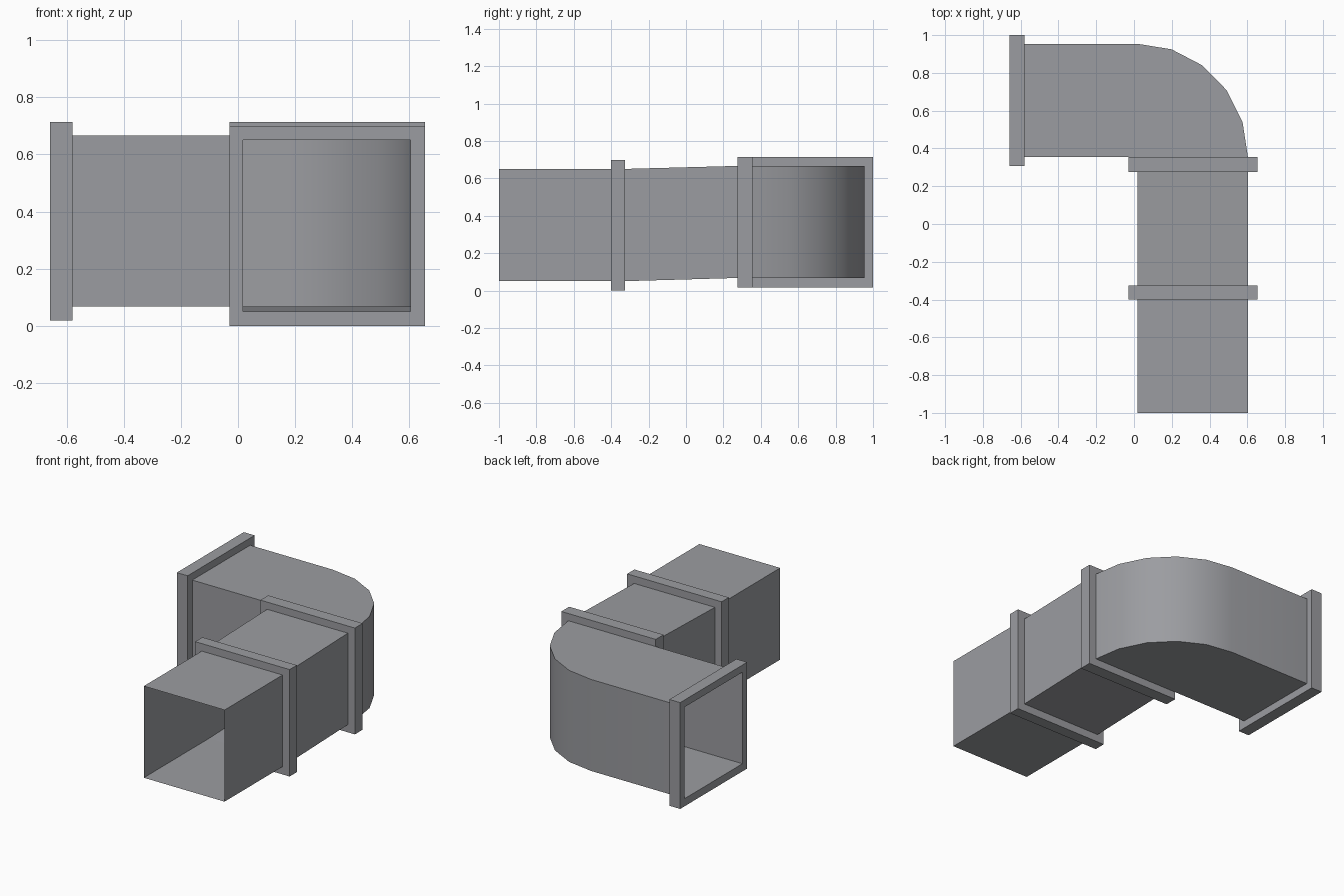
import bpy, bmesh, math

if "Cube" in bpy.data.objects:
    bpy.data.objects.remove(bpy.data.objects["Cube"])

metal = bpy.data.materials.new("galvanised grey")
metal.diffuse_color = (0.33, 0.335, 0.355, 1)
metal.use_nodes = True
metal.node_tree.nodes["Principled BSDF"].inputs["Base Color"].default_value = metal.diffuse_color


def finish(name, bm, smooth=False):
    bmesh.ops.recalc_face_normals(bm, faces=bm.faces)
    mesh = bpy.data.meshes.new(name)
    bm.to_mesh(mesh)
    bm.free()
    mesh.materials.append(metal)
    obj = bpy.data.objects.new(name, mesh)
    bpy.context.collection.objects.link(obj)
    if smooth:
        bpy.ops.object.select_all(action='DESELECT')
        obj.select_set(True)
        bpy.context.view_layer.objects.active = obj
        bpy.ops.object.shade_smooth_by_angle(angle=math.radians(35))
    return obj


def ring(bm, axis, at, rect):
    """Rectangle (a0, a1, z0, z1) in the plane axis = at."""
    a0, a1, z0, z1 = rect
    pts = [(a0, z0), (a1, z0), (a1, z1), (a0, z1)]
    return [bm.verts.new((a, at, z) if axis == 'y' else (at, a, z)) for a, z in pts]


def bridge(bm, r, s):
    for i in range(4):
        j = (i + 1) % 4
        bm.faces.new((r[i], r[j], s[j], s[i]))


def duct(name, y0, rect0, y1, rect1):
    """Open sheet-metal duct between two rectangles."""
    bm = bmesh.new()
    bridge(bm, ring(bm, 'y', y0, rect0), ring(bm, 'y', y1, rect1))
    finish(name, bm)


def flange(name, axis, lo, hi, outer, inner):
    """Rectangular frame with an open middle."""
    bm = bmesh.new()
    rings = [ring(bm, axis, at, rect)
             for at, rect in ((lo, outer), (hi, outer), (hi, inner), (lo, inner))]
    for k in range(4):
        bridge(bm, rings[k], rings[(k + 1) % 4])
    finish(name, bm)


X0, X1 = 0.018, 0.603            # duct width
LOW = (X0, X1, 0.051, 0.651)     # front opening
HIGH = (X0, X1, 0.068, 0.667)    # slightly raised rear opening
Y_IN, Y_OUT = 0.356, 0.954       # elbow inner and outer walls

# Straight runs
duct("front_duct", -1.0, LOW, -0.40, LOW)
duct("middle_duct", -0.325, LOW, 0.275, HIGH)

# Flanges
flange("front_flange", 'y', -0.40, -0.325, (-0.03, 0.654, 0.0, 0.70), LOW)
flange("middle_flange", 'y', 0.275, Y_IN, (-0.03, 0.654, 0.018, 0.714), HIGH)
flange("end_flange", 'x', -0.658, -0.58, (0.307, 1.0, 0.018, 0.714),
       (Y_IN, Y_OUT, 0.068, 0.667))

# Elbow: square inner corner, five-sided outer sweep, both ends open
path = [(-0.58, Y_IN), (X0, Y_IN)]
for i in range(6):
    a = math.radians(18 * i)
    path.append((X0 + (X1 - X0) * math.cos(a), Y_IN + (Y_OUT - Y_IN) * math.sin(a)))
path.append((-0.58, Y_OUT))
bm = bmesh.new()
bottom = [bm.verts.new((x, y, 0.068)) for x, y in path]
top = [bm.verts.new((x, y, 0.667)) for x, y in path]
bm.faces.new(bottom[::-1])
bm.faces.new(top)
for i in range(len(path) - 1):
    if i != 1:                   # side 1 opens into the middle flange
        bm.faces.new((bottom[i], bottom[i + 1], top[i + 1], top[i]))
finish("elbow_duct", bm, smooth=True)
